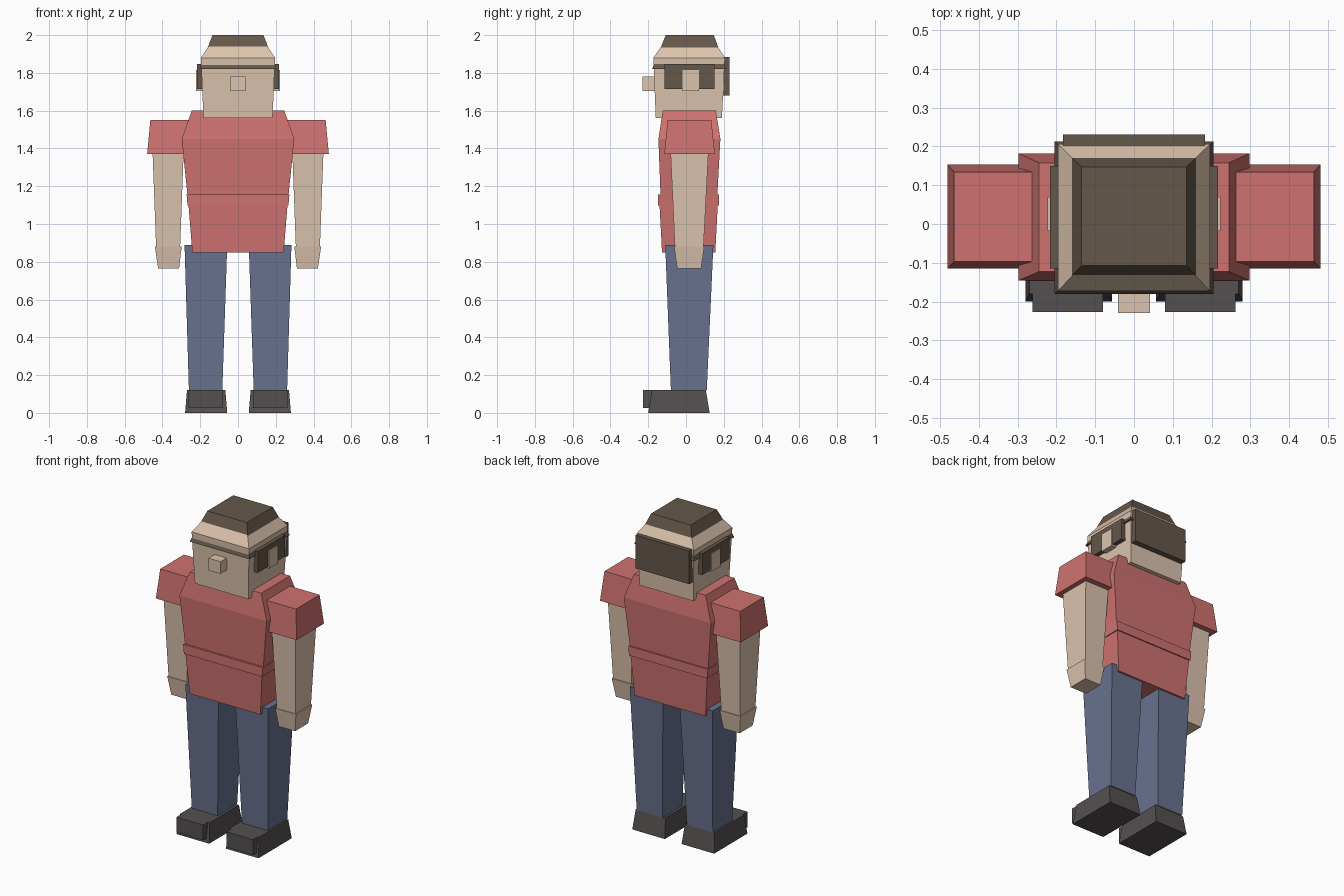
import bpy
import bmesh


def material(name, rgb):
    m = bpy.data.materials.new(name)
    m.diffuse_color = (*rgb, 1)
    return m


SKIN = material("skin", (0.72, 0.55, 0.42))
SHIRT = material("shirt", (0.62, 0.17, 0.16))
JEANS = material("jeans", (0.14, 0.17, 0.28))
HAIR = material("hair", (0.13, 0.095, 0.07))
SHOE = material("shoe", (0.09, 0.08, 0.08))


def block(name, mat, *levels):
    """Stack rectangular sections (z, x0, x1, y0, y1) into one tapered solid."""
    bm = bmesh.new()
    rings = [[bm.verts.new((x, y, z)) for x, y in
              ((x0, y0), (x1, y0), (x1, y1), (x0, y1))]
             for z, x0, x1, y0, y1 in levels]
    for low, high in zip(rings, rings[1:]):
        for i in range(4):
            j = (i + 1) % 4
            bm.faces.new((low[i], low[j], high[j], high[i]))
    bm.faces.new(rings[0][::-1])
    bm.faces.new(rings[-1])
    mesh = bpy.data.meshes.new(name)
    bm.to_mesh(mesh)
    bm.free()
    mesh.materials.append(mat)
    obj = bpy.data.objects.new(name, mesh)
    bpy.context.collection.objects.link(obj)
    return obj


def pair(name, mat, *levels):
    """A block mirrored to both sides of the body."""
    obj = block(name, mat, *levels)
    obj.modifiers.new("mirror", 'MIRROR').use_axis[0] = True
    return obj


def centred(name, mat, *levels):
    """A block symmetric about x = 0, given as (z, half_width, y0, y1)."""
    return block(name, mat, *[(z, -w, w, y0, y1) for z, w, y0, y1 in levels])


# Shoes and toe caps
pair("shoes", SHOE, (0, 0.057, 0.28, -0.20, 0.125), (0.12, 0.067, 0.27, -0.18, 0.105))
pair("toe_caps", SHOE, (0.025, 0.08, 0.262, -0.227, -0.15), (0.12, 0.08, 0.262, -0.227, -0.15))

# Trouser legs
pair("legs", JEANS, (0.12, 0.083, 0.26, -0.08, 0.11), (0.89, 0.057, 0.283, -0.11, 0.145))

# Shirt: waist, band, chest with sloped shoulders, sleeves
centred("waist", SHIRT, (0.85, 0.242, -0.127, 0.155), (1.10, 0.262, -0.14, 0.168))
centred("shirt_band", SHIRT, (1.098, 0.267, -0.147, 0.175), (1.155, 0.272, -0.147, 0.175))
centred("chest", SHIRT, (1.10, 0.262, -0.133, 0.163), (1.45, 0.298, -0.146, 0.182),
        (1.60, 0.245, -0.123, 0.158))
pair("sleeves", SHIRT, (1.37, 0.24, 0.481, -0.115, 0.153), (1.55, 0.255, 0.464, -0.097, 0.134))

# Bare arms and hands
pair("arms", SKIN, (0.86, 0.307, 0.433, -0.058, 0.092), (1.40, 0.287, 0.453, -0.083, 0.12))
pair("hands", SKIN, (0.765, 0.312, 0.423, -0.047, 0.08), (0.88, 0.298, 0.44, -0.063, 0.097))

# Head with sloped crown, nose and ears
centred("head", SKIN, (1.56, 0.183, -0.16, 0.19), (1.88, 0.196, -0.173, 0.206),
        (1.94, 0.157, -0.131, 0.168))
centred("nose", SKIN, (1.705, 0.041, -0.229, -0.15), (1.78, 0.041, -0.229, -0.15))
pair("ears", SKIN, (1.705, 0.18, 0.223, -0.018, 0.07), (1.815, 0.18, 0.223, -0.018, 0.07))

# Hair: sloped cap, side panels and back panel
centred("hair_cap", HAIR, (1.82, 0.205, -0.18, 0.213), (2.0, 0.135, -0.107, 0.147))
pair("hair_sides", HAIR, (1.715, 0.18, 0.217, -0.115, 0.15), (1.847, 0.18, 0.217, -0.115, 0.15))
centred("hair_back", HAIR, (1.68, 0.183, 0.19, 0.231), (1.885, 0.183, 0.19, 0.231))
